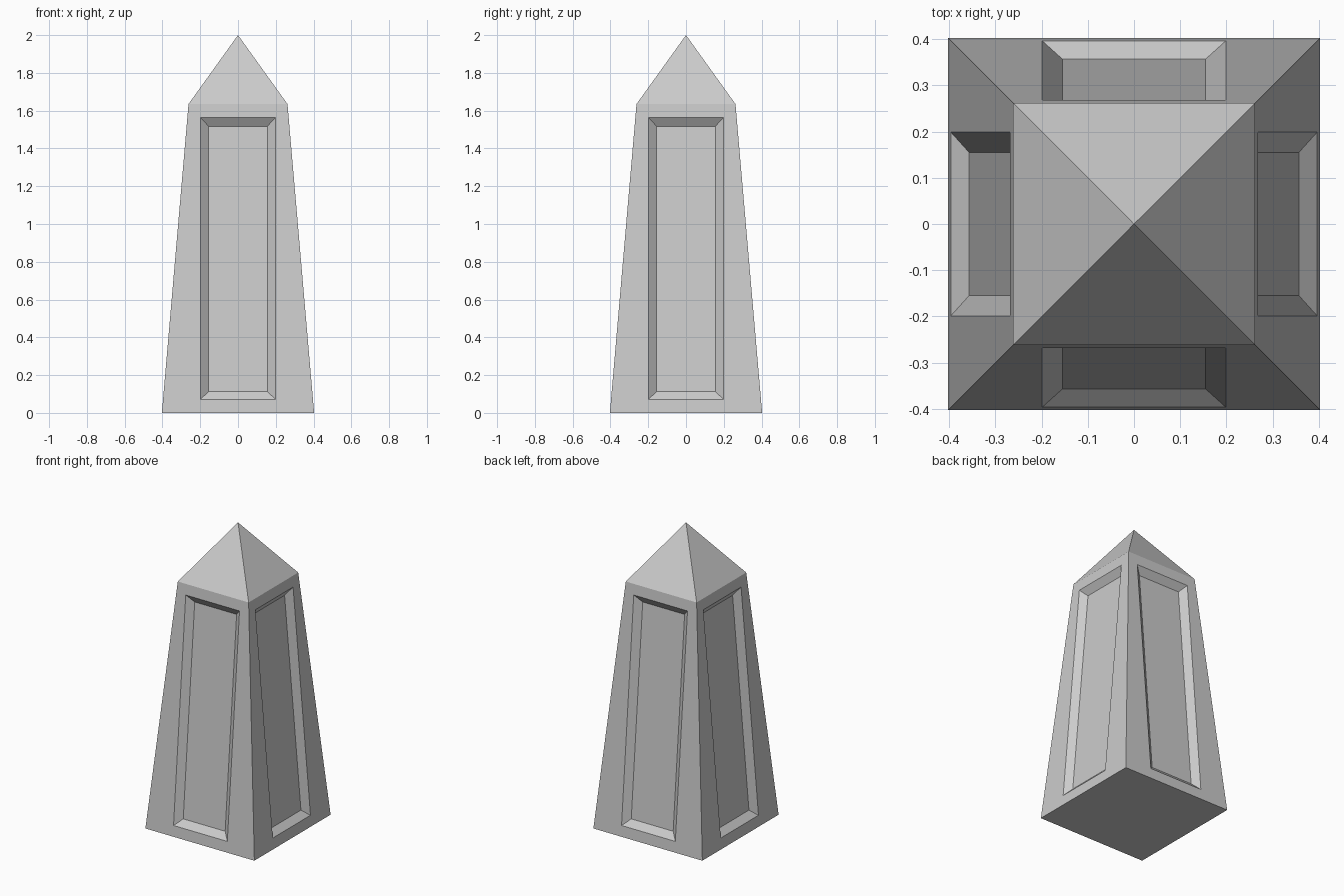
import bpy, bmesh, math
from mathutils import Matrix, Vector

if "Cube" in bpy.data.objects:
    bpy.data.objects.remove(bpy.data.objects["Cube"])

BASE, SHOULDER, SHOULDER_Z, APEX_Z = 0.403, 0.262, 1.635, 2.0
PANEL_HALF, PANEL_Z0, PANEL_Z1 = 0.199, 0.072, 1.564
RIM, DEPTH = 0.044, 0.036
slope = (BASE - SHOULDER) / SHOULDER_Z
inward = Vector((0, 1, -slope)).normalized() * DEPTH


def on_face(x, z):
    """Point on the sloping front face."""
    return Vector((x, -(BASE - slope * z), z))


def rect(half, z0, z1):
    return [on_face(-half, z0), on_face(half, z0), on_face(half, z1), on_face(-half, z1)]


bm = bmesh.new()

# one side: frame, bevelled rim, recessed panel and cap facet
border = [on_face(-BASE, 0), on_face(BASE, 0),
          on_face(SHOULDER, SHOULDER_Z), on_face(-SHOULDER, SHOULDER_Z)]
outer = rect(PANEL_HALF, PANEL_Z0, PANEL_Z1)
inner = [p + inward for p in rect(PANEL_HALF - RIM, PANEL_Z0 + RIM, PANEL_Z1 - RIM)]
apex = Vector((0, 0, APEX_Z))

for k in range(4):
    turn = Matrix.Rotation(k * math.pi / 2, 3, 'Z')
    loops = [[bm.verts.new(turn @ p) for p in ring] for ring in (border, outer, inner)]
    for a, b in zip(loops, loops[1:]):
        for i in range(4):
            j = (i + 1) % 4
            bm.faces.new((a[i], a[j], b[j], b[i]))
    bm.faces.new(loops[2])
    bm.faces.new((loops[0][3], loops[0][2], bm.verts.new(apex)))

# weld the sides and close the underside
bmesh.ops.remove_doubles(bm, verts=bm.verts, dist=0.0005)
bmesh.ops.holes_fill(bm, edges=[e for e in bm.edges if e.is_boundary], sides=4)
bmesh.ops.recalc_face_normals(bm, faces=bm.faces)

mesh = bpy.data.meshes.new("obelisk")
bm.to_mesh(mesh)
bm.free()
bpy.context.collection.objects.link(bpy.data.objects.new("obelisk", mesh))
